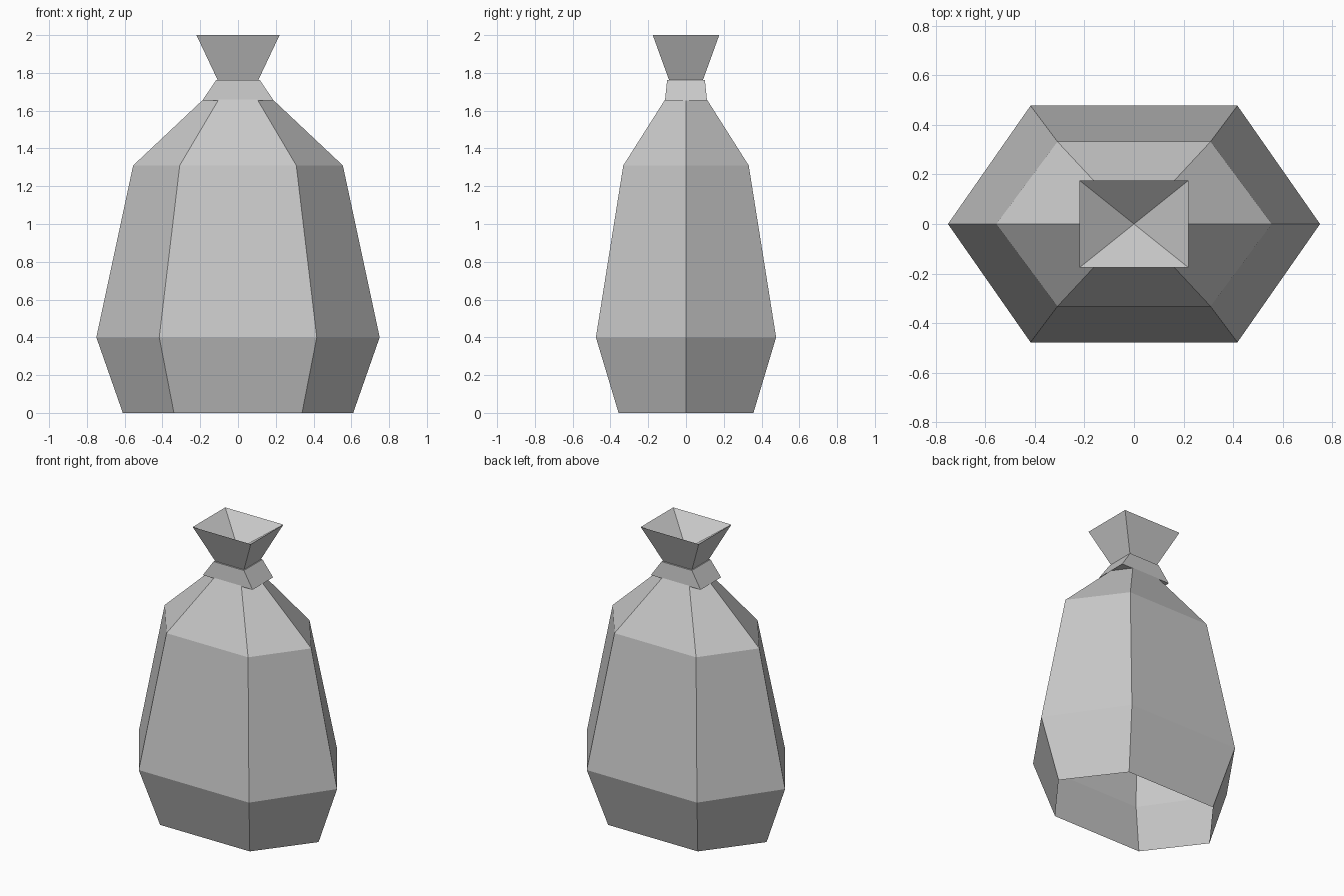
import bpy, bmesh

cube = bpy.data.objects.get("Cube")
if cube:
    bpy.data.objects.remove(cube, do_unlink=True)

# One plain sackcloth colour
cloth = bpy.data.materials.new("grey_cloth")
cloth.use_nodes = True
colour = (0.58, 0.58, 0.58, 1)
cloth.diffuse_color = colour
cloth.node_tree.nodes["Principled BSDF"].inputs["Base Color"].default_value = colour


def hexagon(x, y, z):
    k = 0.556 * x
    return [(x, 0, z), (k, y, z), (-k, y, z), (-x, 0, z), (-k, -y, z), (k, -y, z)]


def rectangle(x, y, z):
    return [(x, y, z), (-x, y, z), (-x, -y, z), (x, -y, z)]


def loft(name, shape, levels, cap=False, apex=None):
    """Skin a stack of cross-sections, with optional end caps or an inner point."""
    bm = bmesh.new()
    rings = [[bm.verts.new(p) for p in shape(*level)] for level in levels]
    n = len(rings[0])
    for low, high in zip(rings, rings[1:]):
        for i in range(n):
            j = (i + 1) % n
            bm.faces.new((low[i], low[j], high[j], high[i]))
    if cap:
        bm.faces.new(rings[0][::-1])
        bm.faces.new(rings[-1])
    if apex is not None:
        tip = bm.verts.new((0, 0, apex))
        for i in range(n):
            bm.faces.new((rings[-1][i], rings[-1][(i + 1) % n], tip))
    mesh = bpy.data.meshes.new(name)
    bm.to_mesh(mesh)
    bm.free()
    mesh.materials.append(cloth)
    obj = bpy.data.objects.new(name, mesh)
    bpy.context.collection.objects.link(obj)
    return obj


# Six-sided sack, open underneath
loft("sack_body", hexagon, [(0.61, 0.357, 0), (0.75, 0.477, 0.4),
                            (0.555, 0.332, 1.31), (0.183, 0.11, 1.66)])

# Tie around the neck
loft("neck_tie", rectangle, [(0.188, 0.111, 1.655), (0.115, 0.1, 1.763)], cap=True)

# Flared mouth with a sunken inside
loft("sack_mouth", rectangle, [(0.108, 0.09, 1.763), (0.22, 0.176, 2.0)], apex=1.84)
